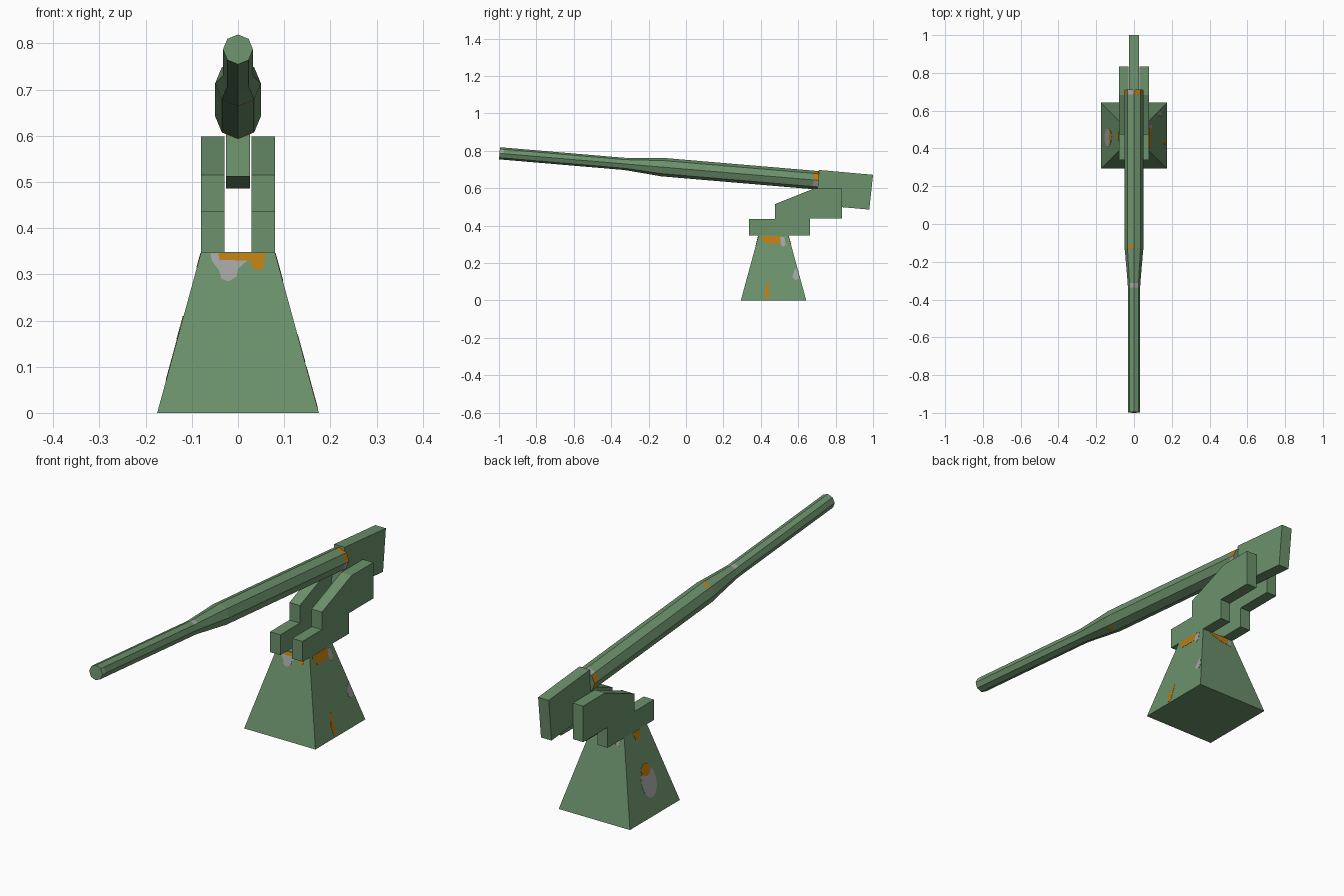
import bpy, bmesh, math
from mathutils import Vector

if "Cube" in bpy.data.objects:
    bpy.data.objects.remove(bpy.data.objects["Cube"])


def material(name, rgb):
    m = bpy.data.materials.new(name)
    m.diffuse_color = (*rgb, 1)
    m.use_nodes = True
    m.node_tree.nodes["Principled BSDF"].inputs["Base Color"].default_value = m.diffuse_color
    return m


GREEN = material("army green", (0.150, 0.285, 0.150))
ORANGE = material("rust orange", (0.50, 0.20, 0.006))
GREY = material("bare metal grey", (0.36, 0.36, 0.36))


def loft(name, rings, mats, rule=None):
    """Skin a list of equal-length rings, cap both ends; rule(ring, side) picks the material."""
    bm = bmesh.new()
    vs = [[bm.verts.new(p) for p in r] for r in rings]
    n = len(rings[0])
    for i in range(len(vs) - 1):
        for k in range(n):
            j = (k + 1) % n
            f = bm.faces.new((vs[i][k], vs[i][j], vs[i + 1][j], vs[i + 1][k]))
            if rule:
                f.material_index = rule(i, k)
    bm.faces.new(vs[0])
    bm.faces.new(vs[-1])
    bmesh.ops.recalc_face_normals(bm, faces=bm.faces)
    me = bpy.data.meshes.new(name)
    bm.to_mesh(me)
    bm.free()
    for m in mats:
        me.materials.append(m)
    ob = bpy.data.objects.new(name, me)
    bpy.context.collection.objects.link(ob)
    return ob


def side_profile(name, pts, x0, x1):
    return loft(name, [[(x, y, z) for y, z in pts] for x in (x0, x1)], [GREEN])


# Pedestal: tapered square block
BASE_Y, BASE_H, R0, R1 = 0.468, 0.348, 0.175, 0.08


def square(r, z):
    return [(sx * r, BASE_Y + sy * r, z) for sx, sy in ((-1, -1), (1, -1), (1, 1), (-1, 1))]


loft("pedestal", [square(R0, 0), square(R1, BASE_H)], [GREEN])


# Worn paint patches lying on the pedestal faces
def patch(name, side, pts, mat, lift=0.001):
    def place(u, z, e):
        h = R0 + (R1 - R0) * z / BASE_H + e
        return {"front": (u, BASE_Y - h, z), "back": (u, BASE_Y + h, z),
                "right": (h, u, z), "left": (-h, u, z)}[side]
    loft(name, [[place(u, z, e) for u, z in pts] for e in (lift, -0.002)], [mat])


def oval(u, z, a, b, n=12):
    return [(u + a * math.cos(t * math.tau / n), z + b * math.sin(t * math.tau / n)) for t in range(n)]


patch("front_bare_patch", "front", [(-.06, .346), (-.056, .328), (-.042, .31), (-.035, .29), (-.02, .285),
      (-.003, .295), (0, .312), (.02, .33), (.02, .346)], GREY)
patch("front_rust_patch", "front", [(-.043, .346), (-.04, .331), (.025, .33), (.035, .311), (.053, .309),
      (.061, .346)], ORANGE, 0.0018)
patch("right_rust_top", "right", [(.400, .346), (.408, .328), (.425, .305), (.505, .305), (.508, .346)], ORANGE)
patch("right_bare_top", "right", [(.503, .340), (.506, .300), (.520, .286), (.533, .300), (.526, .340)], GREY)
patch("right_bare_edge", "right", [(.568, .125), (.585, .11), (.604, .115), (.592, .17), (.58, .165)], GREY)
patch("right_rust_low", "right", [(.426, .01), (.445, .01), (.445, .10), (.436, .10), (.42, .05)], ORANGE)
patch("left_bare_oval", "left", oval(.458, .135, .05, .065), GREY)
patch("left_rust_spot", "left", oval(.462, .185, .032, .025), ORANGE, 0.0018)
patch("left_rust_top", "left", [(.44, .346), (.45, .315), (.48, .315), (.49, .346)], ORANGE)
patch("back_rust_top", "back", [(-.055, .346), (-.045, .312), (-.02, .312), (.04, .335), (.045, .346)], ORANGE)
patch("back_bare_top", "back", [(-.068, .335), (-.06, .305), (-.047, .31), (-.054, .340)], GREY)

# Twin cradle brackets
BRACKET = [(.338, .347), (.338, .437), (.475, .437), (.475, .515), (.682, .598), (.835, .598),
           (.835, .438), (.663, .438), (.663, .347)]
for label, s in (("left", -1), ("right", 1)):
    side_profile(label + "_bracket", BRACKET, s * 0.029, s * 0.08)

# Breech block, tilted with the barrel
side_profile("breech_block", [(.71, .698), (1.0, .672), (.98, .486), (.69, .512)], -.026, .026)

# Barrel: eight-sided tube tilted upwards, narrow ahead of a tapered step
TILT = math.radians(4.85)
AXIS = Vector((0, math.cos(TILT), -math.sin(TILT)))
UP = Vector((0, math.sin(TILT), math.cos(TILT)))
MUZZLE = Vector((0, -.997, .787))
THIN, THICK = .0325, .0495
STATIONS = [(0, THIN), (.022, THIN), (.66, THIN), (.685, THIN + .001), (.85, .0475),
            (.868, THICK), (.885, THICK), (1.685, THICK), (1.713, THICK)]
rings = []
for d, r in STATIONS:
    c = MUZZLE + AXIS * d
    rings.append([c + UP * r * math.cos(a) + Vector((r * math.sin(a), 0, 0))
                  for a in (k * math.tau / 8 for k in range(8))])


# Wear on chosen segments: (segment, side) sets, side 0 = upper right, counted clockwise from the front
def wear(i, k):
    rust = i == 7 and k not in (2, 7) or (i in (4, 5) and k in (3, 7) and i == 5)
    bare = (i, k) in {(0, 1), (2, 0), (2, 7), (7, 2), (7, 7)}
    return 1 if rust else 2 if bare else 0


loft("barrel", rings, [GREEN, ORANGE, GREY], wear)
